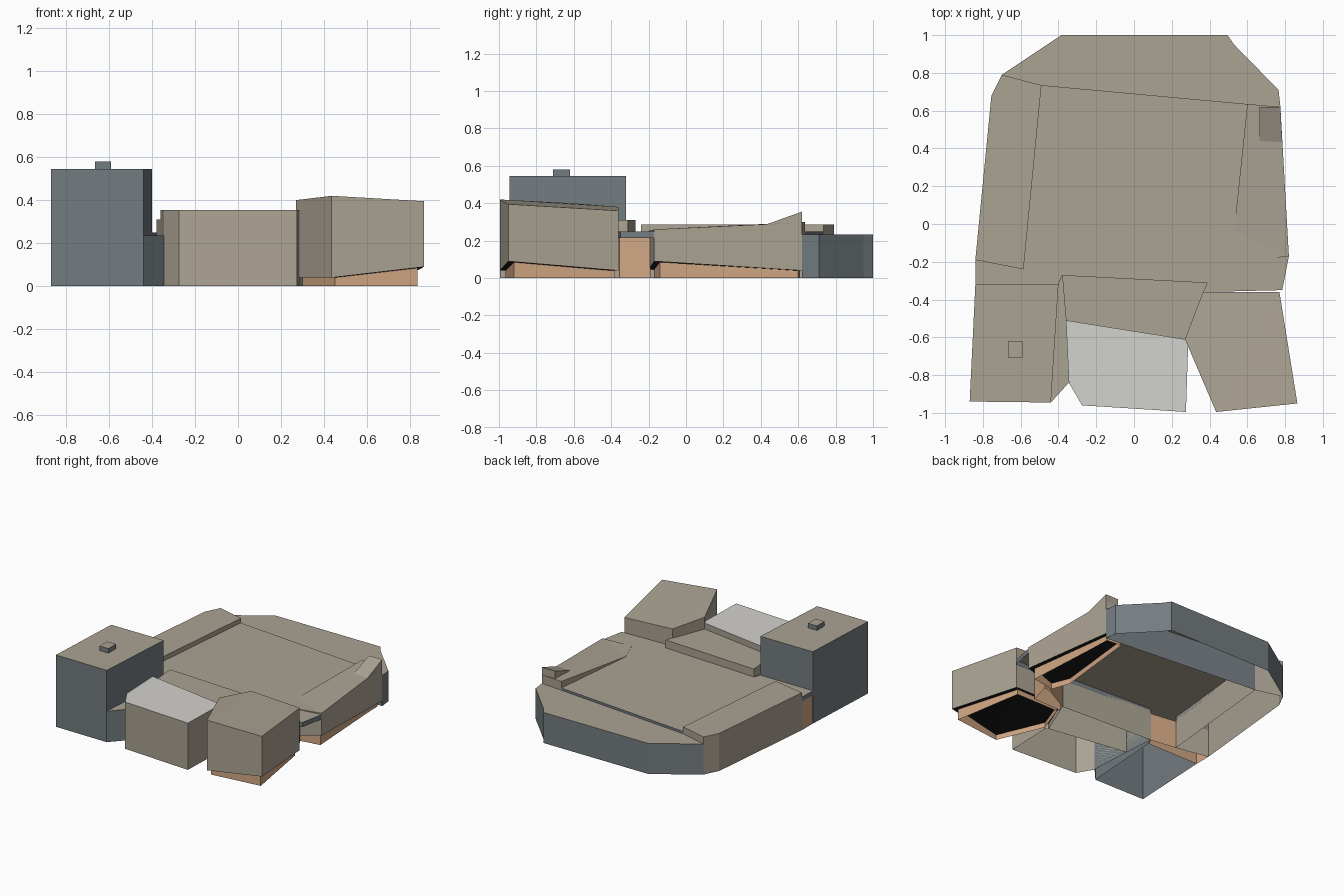
import bpy, bmesh


def material(name, rgb):
    m = bpy.data.materials.new(name)
    m.diffuse_color = (*rgb, 1)
    return m


TAN = material("tan stone", (0.41, 0.37, 0.295))
SLATE = material("slate cladding", (0.174, 0.202, 0.216))
ORANGE = material("warm brick", (0.63, 0.381, 0.227))
PALE = material("pale roof", (0.65, 0.645, 0.62))
BLACK = material("dark soffit", (0.011, 0.011, 0.012))


def block(name, outline, top, wall, roof=None, bottom=0.0, floor=None):
    """Upright block on a counter-clockwise outline; roof and floor are optional.
    Heights are one number, or one per corner."""
    n = len(outline)
    level = lambda h: list(h) if isinstance(h, (list, tuple)) else [h] * n
    tops, lows = level(top), level(bottom)
    bm = bmesh.new()
    lo = [bm.verts.new((x, y, z)) for (x, y), z in zip(outline, lows)]
    hi = [bm.verts.new((x, y, z)) for (x, y), z in zip(outline, tops)]
    for i in range(n):
        j = (i + 1) % n
        bm.faces.new((lo[i], lo[j], hi[j], hi[i])).material_index = 0

    def cap(ring, heights, index, flip):
        if len(set(heights)) == 1:
            loops = [ring]
        else:  # sloping caps fold along lines from the first corner
            loops = [[ring[0], ring[i], ring[i + 1]] for i in range(1, n - 1)]
        for loop in loops:
            bm.faces.new(loop[::-1] if flip else loop).material_index = index

    if roof:
        cap(hi, tops, 1, False)
    if floor:
        cap(lo, lows, 2, True)
    mesh = bpy.data.meshes.new(name)
    bm.to_mesh(mesh)
    bm.free()
    for m in (wall, roof or wall, floor or wall):
        mesh.materials.append(m)
    ob = bpy.data.objects.new(name, mesh)
    bpy.context.collection.objects.link(ob)
    return ob


# Front left tower, its roof vent and the low link beside it
block("tower", [(-0.87, -0.94), (-0.44, -0.945), (-0.40, -0.32), (-0.84, -0.32)],
      0.545, SLATE, TAN)
block("tower_vent", [(-0.665, -0.71), (-0.59, -0.71), (-0.59, -0.62), (-0.665, -0.62)],
      0.58, SLATE, TAN, 0.545)
block("low_link", [(-0.44, -0.945), (-0.345, -0.84), (-0.36, -0.51), (-0.38, -0.27),
                   (-0.40, -0.32)], 0.235, SLATE, TAN)

# Front hall with pale roof, and the strip behind it
block("front_hall", [(-0.345, -0.84), (-0.275, -0.96), (0.275, -0.995), (0.287, -0.63),
                     (0.27, -0.61), (-0.36, -0.51)], 0.355, TAN, PALE)
block("middle_strip", [(-0.36, -0.51), (0.27, -0.61), (0.39, -0.31), (-0.38, -0.27)],
      0.31, TAN, TAN)

# Front right block, raised on a brick plinth
block("right_block", [(0.435, -0.995), (0.865, -0.95), (0.77, -0.36), (0.365, -0.36),
                      (0.27, -0.61)],
      [0.42, 0.395, 0.36, 0.38, 0.40], TAN, TAN, [0.04, 0.09, 0.04, 0.04, 0.04], BLACK)
block("right_block_plinth", [(0.45, -0.965), (0.835, -0.92), (0.745, -0.38),
                             (0.385, -0.38), (0.30, -0.61)],
      [0.042, 0.087, 0.04, 0.04, 0.04], ORANGE)

# Central roof slab with the recessed brick walls under its ends
block("central_roof", [(-0.84, -0.32), (-0.40, -0.32), (-0.38, -0.27), (0.39, -0.31),
                       (0.365, -0.36), (0.785, -0.35), (0.82, -0.17), (0.595, -0.20),
                       (0.53, -0.03), (0.60, 0.635), (-0.49, 0.735), (-0.585, -0.24),
                       (-0.84, -0.19)], 0.25, SLATE, TAN, 0.215)
block("left_link_wall", [(-0.84, -0.318), (-0.402, -0.318), (-0.382, -0.272),
                         (-0.585, -0.242), (-0.84, -0.192)], 0.215, ORANGE)
block("right_link_wall", [(0.37, -0.358), (0.61, -0.355), (0.655, -0.19),
                          (0.595, -0.202), (0.392, -0.312)], 0.215, ORANGE)

# Left wing
block("left_wing", [(-0.84, -0.19), (-0.585, -0.24), (-0.49, 0.735), (-0.70, 0.79),
                    (-0.755, 0.68)], 0.285, TAN, TAN)

# Rear block
block("rear_block", [(-0.49, 0.735), (0.60, 0.635), (0.775, 0.62), (0.765, 0.71),
                     (0.53, 0.95), (0.495, 1.0), (-0.385, 1.0), (-0.70, 0.79)],
      0.232, SLATE, TAN)

# Right wing, raised on a brick plinth, with a ramped parapet at its back corner
block("right_wing", [(0.82, -0.17), (0.785, 0.43), (0.775, 0.62), (0.60, 0.635),
                     (0.53, -0.03), (0.595, -0.20)],
      [0.26, 0.285, 0.297, 0.30, 0.252, 0.252], TAN, TAN,
      [0.09, 0.052, 0.04, 0.04, 0.04, 0.045], BLACK)
block("right_wing_plinth", [(0.79, -0.14), (0.757, 0.43), (0.75, 0.60), (0.63, 0.61),
                            (0.56, -0.03), (0.61, -0.17)],
      [0.085, 0.051, 0.04, 0.04, 0.042, 0.046], ORANGE)
block("ramped_parapet", [(0.665, 0.43), (0.785, 0.43), (0.775, 0.62), (0.665, 0.62)],
      [0.287, 0.287, 0.355, 0.355], TAN, TAN, 0.284)
